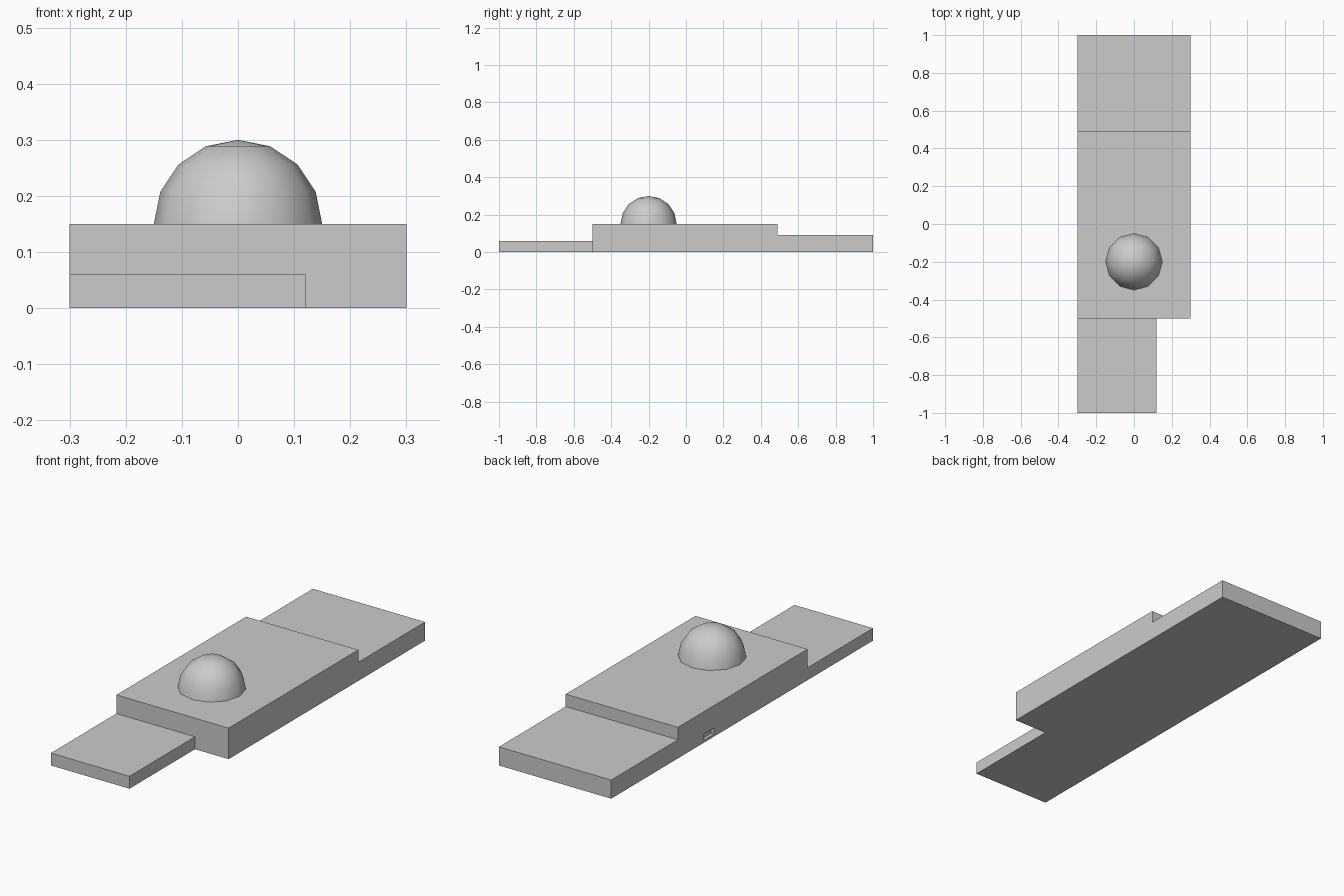
import bpy, bmesh

if "Cube" in bpy.data.objects:
    bpy.data.objects.remove(bpy.data.objects["Cube"])


def finish(bm, name):
    bmesh.ops.recalc_face_normals(bm, faces=bm.faces)
    mesh = bpy.data.meshes.new(name)
    bm.to_mesh(mesh)
    bm.free()
    obj = bpy.data.objects.new(name, mesh)
    bpy.context.collection.objects.link(obj)
    return obj


def extrude_side_profile(name, profile, x0, x1):
    """Solid from a (y, z) outline swept along x."""
    bm = bmesh.new()
    face = bm.faces.new([bm.verts.new((x0, y, z)) for y, z in profile])
    out = bmesh.ops.extrude_face_region(bm, geom=[face])["geom"]
    verts = [v for v in out if isinstance(v, bmesh.types.BMVert)]
    bmesh.ops.translate(bm, verts=verts, vec=(x1 - x0, 0, 0))
    # keep the starting face so the solid is closed
    if not face.is_valid:
        bmesh.ops.holes_fill(bm, edges=bm.edges)
    return finish(bm, name)


def cut_box(target, name, x, y, z):
    rect = [(y[0], z[0]), (y[1], z[0]), (y[1], z[1]), (y[0], z[1])]
    cutter = extrude_side_profile(name, rect, *x)
    cutter.hide_render = True
    cutter.hide_set(True)
    mod = target.modifiers.new(name, 'BOOLEAN')
    mod.operation = 'DIFFERENCE'
    mod.solver = 'EXACT'
    mod.object = cutter


# Stepped base: low front plate, thick middle, medium rear plate
base = extrude_side_profile("stepped_base", [
    (-1, 0), (1, 0), (1, 0.09), (0.49, 0.09),
    (0.49, 0.15), (-0.5, 0.15), (-0.5, 0.06), (-1, 0.06)], -0.3, 0.3)

# Front plate is narrower on the right
cut_box(base, "front_corner_cutter", (0.12, 0.4), (-1.1, -0.5), (-0.1, 0.1))

# Small socket in the left side
cut_box(base, "socket_cutter", (-0.35, -0.285), (0.215, 0.29), (0.012, 0.042))

# Low-poly dome on the thick section
bm = bmesh.new()
bmesh.ops.create_uvsphere(bm, u_segments=12, v_segments=8, radius=0.15)
bmesh.ops.delete(bm, geom=[v for v in bm.verts if v.co.z < -0.001], context='VERTS')
bmesh.ops.translate(bm, verts=bm.verts, vec=(0, -0.2, 0.15))
for f in bm.faces:
    f.smooth = True
dome = finish(bm, "dome")
